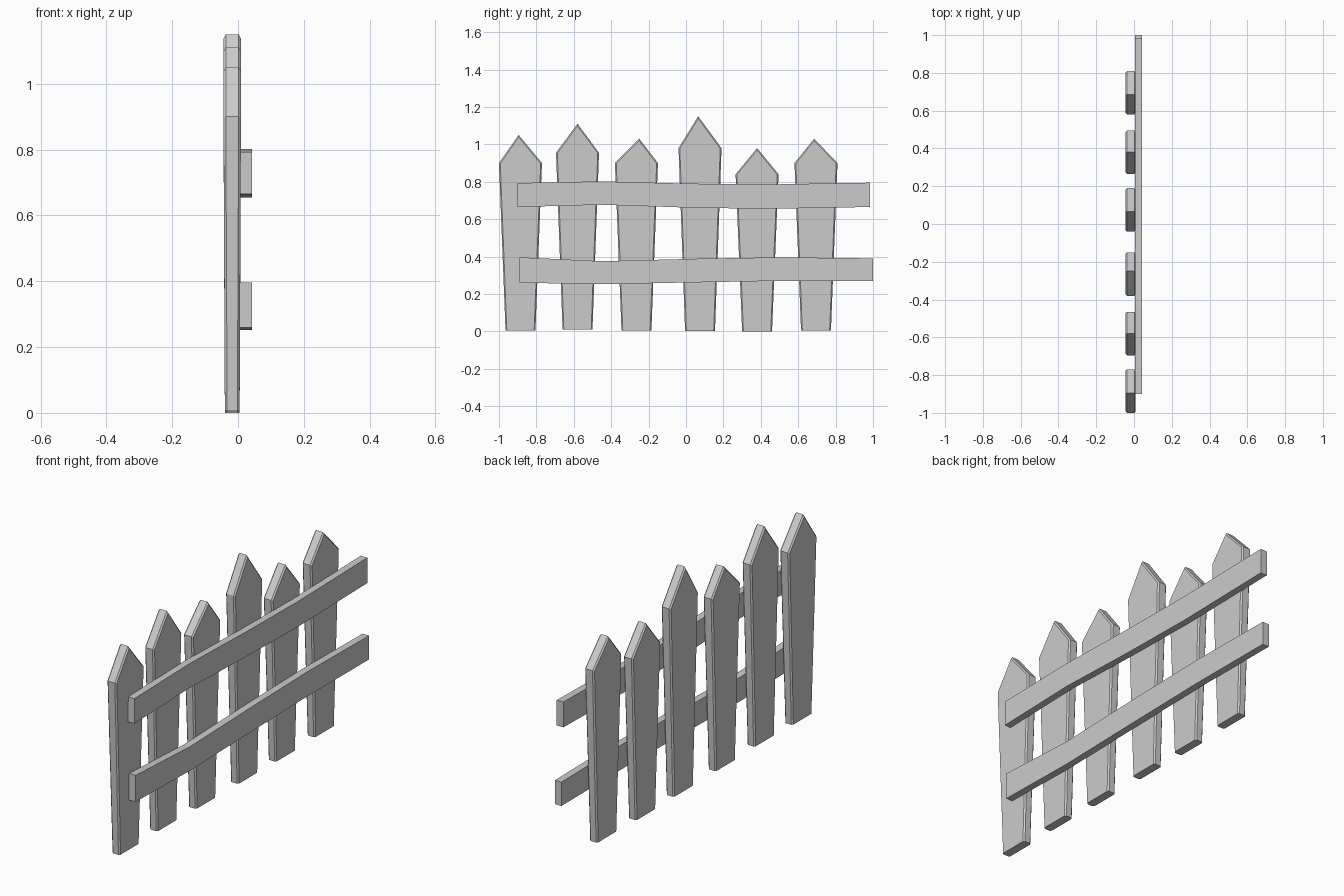
import bpy, bmesh

if "Cube" in bpy.data.objects:
    bpy.data.objects.remove(bpy.data.objects["Cube"])


def extrude_outline(name, outline, x_back, x_front, thin_base=0.0, chamfer=0.0):
    """Extrude a (y, z) outline along x; optionally thin its foot and chamfer its face edges."""
    bm = bmesh.new()
    back = [bm.verts.new((x_back + (thin_base if z < 0.1 else 0), y, z)) for y, z in outline]
    front = [bm.verts.new((x_front - (thin_base if z < 0.1 else 0), y, z)) for y, z in outline]
    n = len(outline)
    bm.faces.new(back[::-1])
    bm.faces.new(front)
    for i in range(n):
        j = (i + 1) % n
        bm.faces.new((back[i], back[j], front[j], front[i]))
    bmesh.ops.recalc_face_normals(bm, faces=bm.faces[:])
    if chamfer:
        edges = [bm.edges.get((ring[i], ring[(i + 1) % n]))
                 for ring in (back, front) for i in range(n)
                 if max(ring[i].co.z, ring[(i + 1) % n].co.z) > 0.1]
        bmesh.ops.bevel(bm, geom=edges, offset=chamfer, segments=1,
                        affect='EDGES', clamp_overlap=True)
    mesh = bpy.data.meshes.new(name)
    bm.to_mesh(mesh)
    bm.free()
    obj = bpy.data.objects.new(name, mesh)
    bpy.context.collection.objects.link(obj)
    return obj


# Pointed pickets: left shoulder y, shoulder z, tip y, tip z, foot z
pickets = [
    (-1.000, 0.90, -0.895, 1.05, 0.005),
    (-0.695, 0.955, -0.58, 1.11, 0.01),
    (-0.380, 0.90, -0.25, 1.03, 0.005),
    (-0.040, 0.98, 0.065, 1.15, 0.003),
    (0.265, 0.84, 0.38, 0.98, 0.0),
    (0.580, 0.90, 0.685, 1.03, 0.005),
]
for i, (y, shoulder, tip_y, tip_z, foot) in enumerate(pickets, 1):
    extrude_outline(f"picket_{i}",
                    [(y + 0.035, foot), (y + 0.195, foot), (y + 0.23, shoulder),
                     (tip_y, tip_z), (y, shoulder)],
                    -0.044, 0.009, thin_base=0.004, chamfer=0.007)

# Slightly wavy rails: y, bottom z, top z
rails = {
    "upper_rail": [(-0.90, 0.665, 0.793), (-0.45, 0.677, 0.802), (0.00, 0.662, 0.790),
                   (0.42, 0.655, 0.785), (0.985, 0.665, 0.795)],
    "lower_rail": [(-0.89, 0.26, 0.396), (-0.45, 0.252, 0.375), (0.05, 0.262, 0.388),
                   (0.50, 0.27, 0.396), (1.00, 0.268, 0.390)],
}
for name, stations in rails.items():
    outline = [(y, low) for y, low, _ in stations] + [(y, top) for y, _, top in reversed(stations)]
    extrude_outline(name, outline, 0.006, 0.043)
